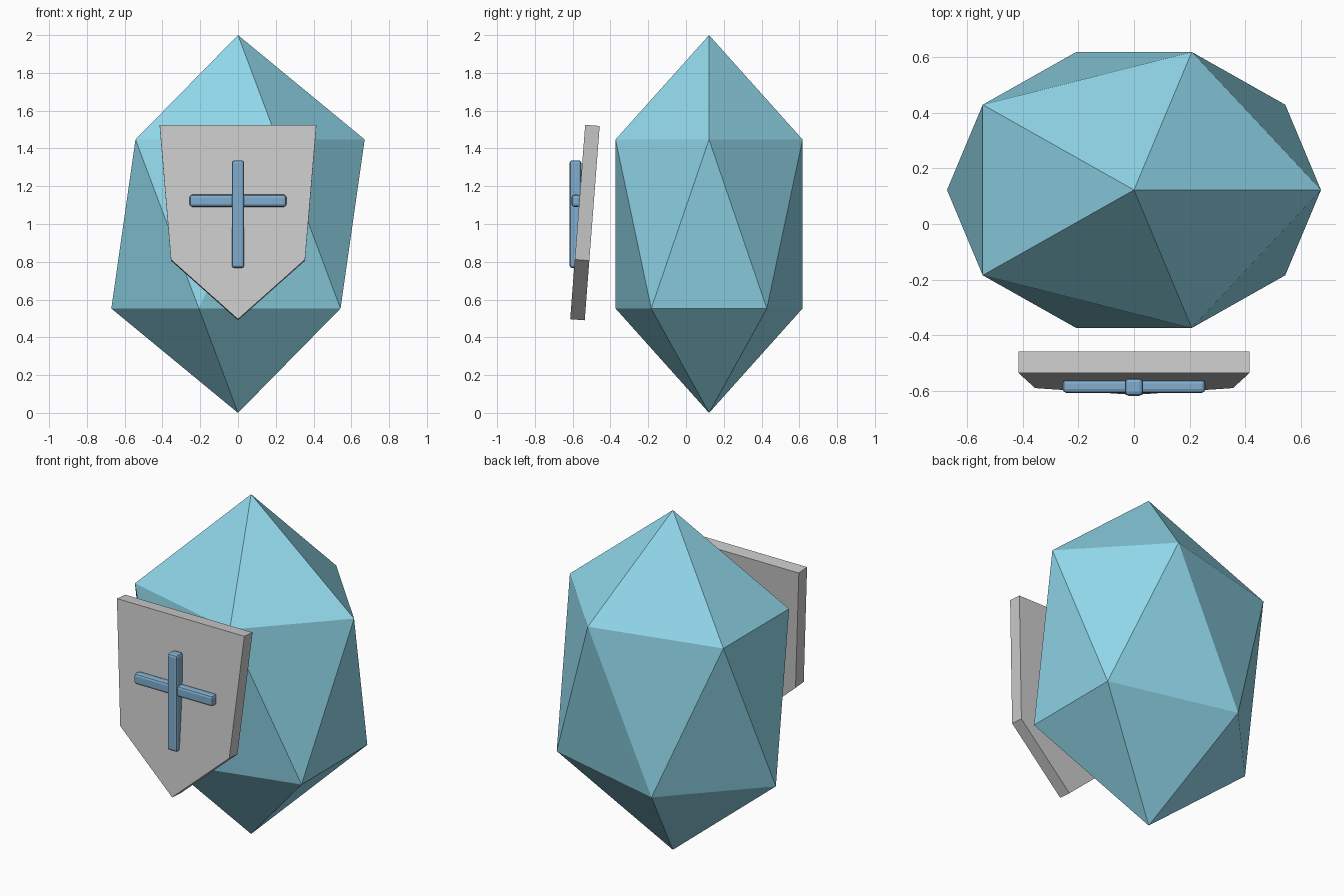
import bpy, bmesh
from mathutils import Vector

if "Cube" in bpy.data.objects:
    bpy.data.objects.remove(bpy.data.objects["Cube"])


def paint(obj, name, rgb):
    mat = bpy.data.materials.get(name) or bpy.data.materials.new(name)
    mat.diffuse_color = (*rgb, 1)
    mat.use_nodes = True
    mat.node_tree.nodes["Principled BSDF"].inputs["Base Color"].default_value = mat.diffuse_color
    obj.data.materials.append(mat)


def bar(name, center, size):
    # Rounded bar of the emblem
    bpy.ops.mesh.primitive_cube_add(size=1, location=center)
    obj = bpy.context.object
    obj.name = name
    obj.scale = size
    bpy.ops.object.transform_apply(location=False, rotation=False, scale=True)
    mod = obj.modifiers.new("Bevel", "BEVEL")
    mod.width = 0.014
    mod.segments = 2
    paint(obj, "emblem_blue", (0.22, 0.42, 0.62))


# Stretched faceted crystal body
bpy.ops.mesh.primitive_ico_sphere_add(subdivisions=1, radius=1, location=(0, 0.122, 1))
body = bpy.context.object
body.name = "crystal_body"
body.scale = (0.75, 0.582, 1)
bpy.ops.object.transform_apply(location=False, rotation=False, scale=True)
paint(body, "crystal_blue", (0.28, 0.68, 0.82))

# Shield plate: outline leaning back at the top, extruded along its normal
outline = [(-0.415, 1.525), (-0.355, 0.812), (0, 0.496), (0.355, 0.812), (0.415, 1.525)]
lean = 0.077
bm = bmesh.new()
face = bm.faces.new([bm.verts.new((x, -0.613 + lean * (z - 0.496), z)) for x, z in outline])
ext = bmesh.ops.extrude_face_region(bm, geom=[face])
moved = [v for v in ext["geom"] if isinstance(v, bmesh.types.BMVert)]
bmesh.ops.translate(bm, verts=moved, vec=Vector((0, 1, -lean)).normalized() * 0.077)
bmesh.ops.recalc_face_normals(bm, faces=bm.faces)
mesh = bpy.data.meshes.new("shield_plate")
bm.to_mesh(mesh)
bm.free()
shield = bpy.data.objects.new("shield_plate", mesh)
bpy.context.collection.objects.link(shield)

# Cross emblem on the shield
bar("emblem_upright", (0, -0.585, 1.052), (0.065, 0.063, 0.57))
bar("emblem_crossbar", (0, -0.582, 1.123), (0.512, 0.048, 0.064))
